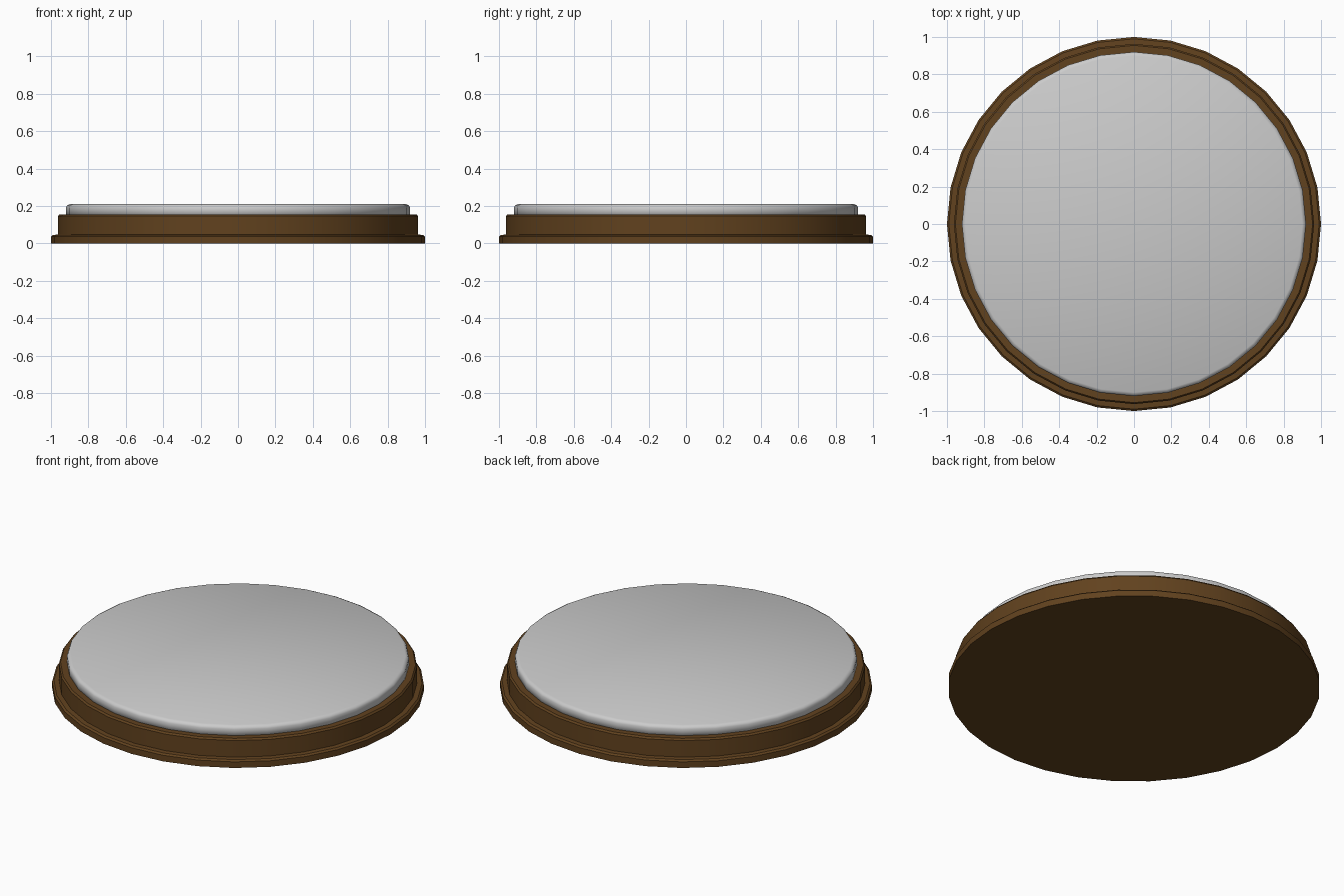
import bpy, bmesh, math

if "Cube" in bpy.data.objects:
    bpy.data.objects.remove(bpy.data.objects["Cube"])

SIDES = 32


def lathe(name, profile, color=None, angle=None):
    """Spin an (r, z) profile, listed bottom to top, and cap both ends."""
    bm = bmesh.new()
    rings = []
    for r, z in profile:
        rings.append([bm.verts.new((r * math.cos(2 * math.pi * i / SIDES),
                                    r * math.sin(2 * math.pi * i / SIDES), z))
                      for i in range(SIDES)])
    for low, high in zip(rings, rings[1:]):
        for i in range(SIDES):
            j = (i + 1) % SIDES
            bm.faces.new((low[i], low[j], high[j], high[i]))
    bm.faces.new(rings[0][::-1])
    bm.faces.new(rings[-1])
    mesh = bpy.data.meshes.new(name)
    bm.to_mesh(mesh)
    bm.free()
    obj = bpy.data.objects.new(name, mesh)
    bpy.context.collection.objects.link(obj)
    bpy.ops.object.select_all(action='DESELECT')
    obj.select_set(True)
    bpy.context.view_layer.objects.active = obj
    if angle is None:
        bpy.ops.object.shade_smooth()
    else:
        bpy.ops.object.shade_smooth_by_angle(angle=math.radians(angle))
    if color:
        mat = bpy.data.materials.new(name + "_color")
        mat.diffuse_color = (*color, 1)
        mat.use_nodes = True
        mat.node_tree.nodes["Principled BSDF"].inputs["Base Color"].default_value = mat.diffuse_color
        mesh.materials.append(mat)
    return obj


# Wooden base: flange, wall and chamfered upper rim
lathe("wooden_base",
      [(1.0, 0), (1.0, 0.036), (0.99, 0.045), (0.963, 0.047),
       (0.963, 0.145), (0.955, 0.155)],
      (0.12, 0.054, 0.013), 30)

# Raised top disc with a softly rounded edge
lathe("top_disc",
      [(0.92, 0.14), (0.92, 0.192), (0.914, 0.203), (0.90, 0.21)])
